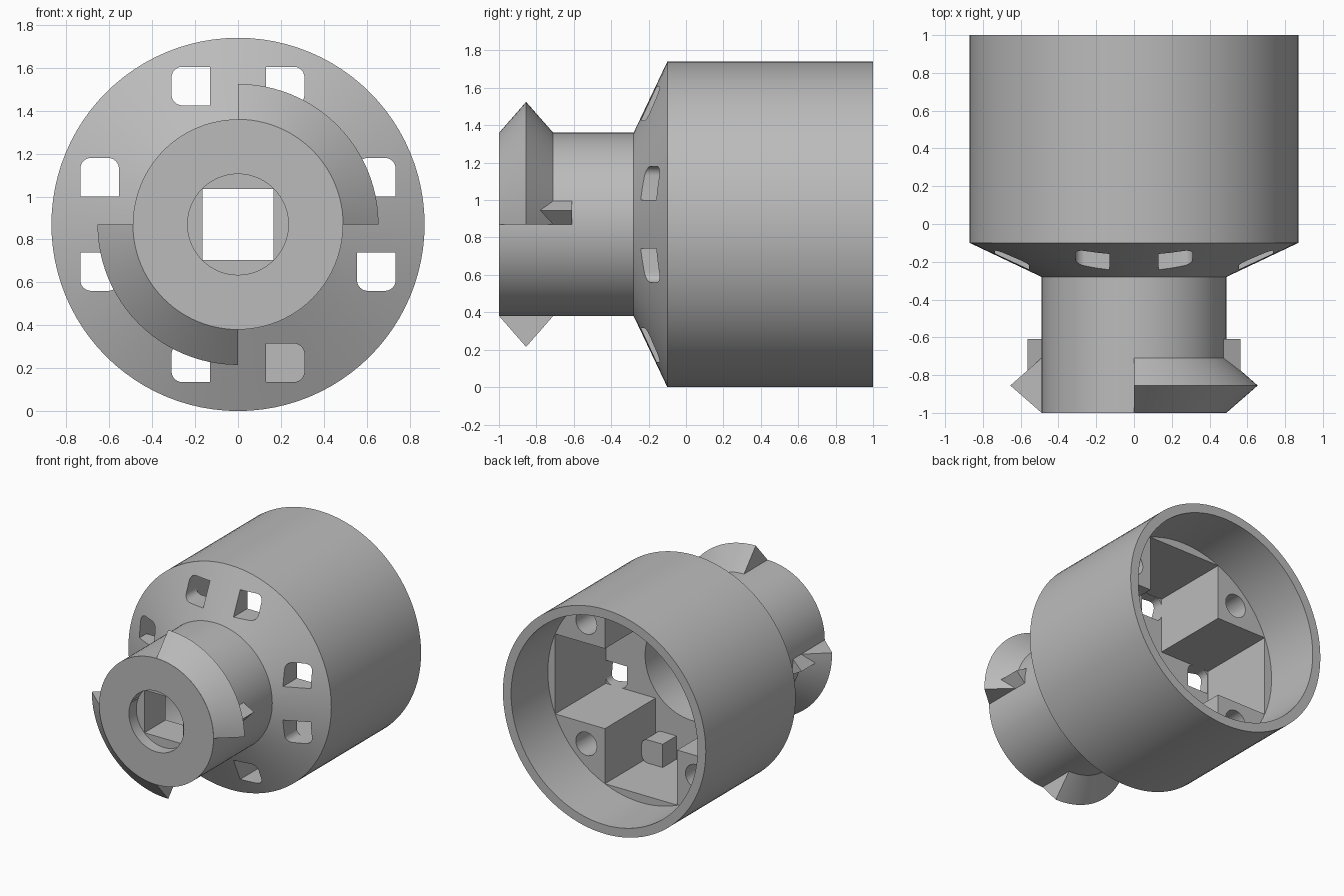
import bpy, bmesh, math
from mathutils import Matrix, Vector

if "Cube" in bpy.data.objects:
    bpy.data.objects.remove(bpy.data.objects["Cube"], do_unlink=True)

AXIS_Z = 0.87      # height of the turning axis, which runs along y
SEGMENTS = 96

grey = bpy.data.materials.new("plain_grey")
grey.use_nodes = True
grey.diffuse_color = (0.5, 0.5, 0.5, 1)
grey.node_tree.nodes["Principled BSDF"].inputs["Base Color"].default_value = (0.5, 0.5, 0.5, 1)


def finish(name, bm):
    """Turn a bmesh built around the y axis into an object at its final height."""
    bmesh.ops.remove_doubles(bm, verts=bm.verts, dist=1e-5)
    bmesh.ops.recalc_face_normals(bm, faces=bm.faces)
    bmesh.ops.translate(bm, verts=bm.verts, vec=(0, 0, AXIS_Z))
    mesh = bpy.data.meshes.new(name)
    bm.to_mesh(mesh)
    bm.free()
    mesh.materials.append(grey)
    obj = bpy.data.objects.new(name, mesh)
    bpy.context.collection.objects.link(obj)
    return obj


def lathe(name, profile, start=0.0, sweep=math.tau, steps=SEGMENTS):
    """Closed (radius, y) profile turned about y; angle 0 is +x, rising to +z."""
    bm = bmesh.new()
    rings = []
    for i in range(steps + 1):
        a = start + sweep * i / steps
        rings.append([bm.verts.new((r * math.cos(a), y, r * math.sin(a))) for r, y in profile])
    n = len(profile)
    for a, b in zip(rings, rings[1:]):
        for j in range(n):
            k = (j + 1) % n
            if profile[j][0] == 0 and profile[k][0] == 0:
                continue
            quad = [a[j], a[k], b[k], b[j]]
            if profile[j][0] == 0:
                quad.pop()
            elif profile[k][0] == 0:
                quad.pop(2)
            bm.faces.new(quad)
    if sweep < math.tau:
        bm.faces.new(rings[0])
        bm.faces.new(rings[-1])
    return finish(name, bm)


def prism(name, outline, y0, y1):
    """(x, z) outline pushed along y."""
    bm = bmesh.new()
    face = bm.faces.new([bm.verts.new((x, y0, z)) for x, z in outline])
    side = bmesh.ops.extrude_face_region(bm, geom=[face])
    verts = [v for v in side["geom"] if isinstance(v, bmesh.types.BMVert)]
    bmesh.ops.translate(bm, verts=verts, vec=(0, y1 - y0, 0))
    return finish(name, bm)


def rectangle(w, h):
    return [(-w, -h), (w, -h), (w, h), (-w, h)]


def disc(radius, cx=0.0, cz=0.0, count=SEGMENTS):
    angles = [math.tau * i / count for i in range(count)]
    return [(cx + radius * math.cos(a), cz + radius * math.sin(a)) for a in angles]


def window_outline(turn, flip):
    """Square window with its two outer side corners rounded."""
    x0, x1, z0, z1, r = 0.13, 0.31, 0.555, 0.735, 0.05
    pts = [(x0, z1), (x0, z0)]
    for cz, first in ((z0 + r, -90), (z1 - r, 0)):
        for i in range(7):
            a = math.radians(first + 15 * i)
            pts.append((x1 - r + r * math.cos(a), cz + r * math.sin(a)))
    rot = Matrix.Rotation(turn * math.pi / 2, 2)
    return [tuple(rot @ Vector((flip * x, z))) for x, z in pts]


# Main body: neck, flared shoulder and wide drum with a shallow open back
body = lathe("drum_body", [(0, -1), (0.49, -1), (0.49, -0.28), (0.87, -0.1),
                           (0.87, 1), (0.8, 1), (0.8, 0.55), (0, 0.55)])

# Cross-shaped pocket, neck bore, front recess and square drive hole
cutters = [
    prism("pocket_cutter", rectangle(0.737, 0.31), -0.07, 0.7),
    prism("pocket_cutter", rectangle(0.31, 0.737), -0.07, 0.7),
    prism("bore_cutter", disc(0.4), -0.65, 0.1),
    prism("recess_cutter", disc(0.235), -1.1, -0.91),
    prism("drive_cutter", rectangle(0.165, 0.165), -1.05, -0.5),
]
# Windows through the shoulder
for turn in range(4):
    for flip in (-1, 1):
        cutters.append(prism("window_cutter", window_outline(turn, flip), -0.5, 0.1))
# Blind pin holes in the four corner blocks
for sx in (-1, 1):
    for sz in (-1, 1):
        cutters.append(prism("pin_cutter", disc(0.09, sx * 0.47, sz * 0.47, 32), 0.25, 0.7))

bpy.context.view_layer.objects.active = body
for cutter in cutters:
    cutter.hide_render = True
    mod = body.modifiers.new("cut", "BOOLEAN")
    mod.operation = "DIFFERENCE"
    mod.solver = "EXACT"
    mod.object = cutter
    bpy.ops.object.modifier_apply(modifier=mod.name)
    bpy.data.objects.remove(cutter, do_unlink=True)

# Two quarter-turn locking lugs with a small stop ridge behind each
parts = [body]
for side, start, s in (("left", 0.0, 1), ("right", math.pi, -1)):
    parts.append(lathe(side + "_locking_lug",
                       [(0.45, -0.999), (0.49, -0.999), (0.655, -0.855), (0.49, -0.71), (0.45, -0.71)],
                       start, math.pi / 2, SEGMENTS // 4))
    parts.append(prism(side + "_stop_ridge",
                       [(s * 0.45, 0), (s * 0.49, 0), (s * 0.565, s * 0.075),
                        (s * 0.475, s * 0.125), (s * 0.45, s * 0.125)], -0.8, -0.61))

# Smooth round surfaces, keep machined edges sharp
bpy.ops.object.select_all(action="DESELECT")
for part in parts:
    part.select_set(True)
bpy.context.view_layer.objects.active = body
bpy.ops.object.shade_smooth_by_angle(angle=math.radians(25))
